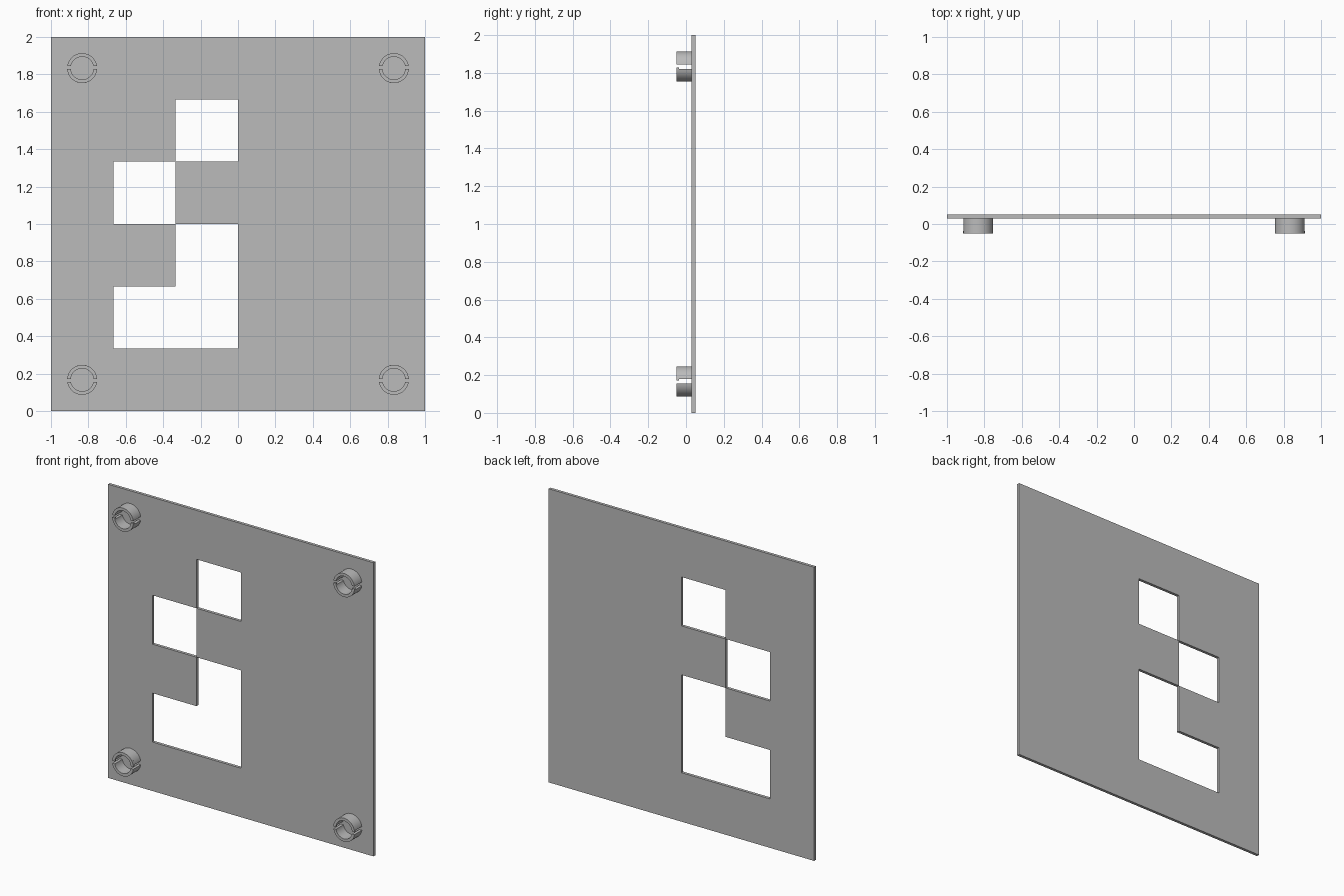
import bpy
import bmesh
import math

if "Cube" in bpy.data.objects:
    bpy.data.objects.remove(bpy.data.objects["Cube"], do_unlink=True)

grey = bpy.data.materials.new("plain_grey")
grey.use_nodes = True
colour = (0.5, 0.5, 0.5, 1)
grey.diffuse_color = colour
grey.node_tree.nodes["Principled BSDF"].inputs["Base Color"].default_value = colour

FRONT, PLATE_FRONT, PLATE_BACK = -0.05, 0.03, 0.05
CELL = 1 / 3


def extrude_y(bm, faces, depth):
    """Thicken flat faces backwards along y."""
    result = bmesh.ops.extrude_face_region(bm, geom=faces, use_keep_orig=True)
    verts = [g for g in result["geom"] if isinstance(g, bmesh.types.BMVert)]
    bmesh.ops.translate(bm, verts=verts, vec=(0, depth, 0))
    bmesh.ops.recalc_face_normals(bm, faces=bm.faces)


def make_object(name, bm):
    mesh = bpy.data.meshes.new(name)
    bm.to_mesh(mesh)
    bm.free()
    mesh.materials.append(grey)
    obj = bpy.data.objects.new(name, mesh)
    bpy.context.collection.objects.link(obj)
    return obj


# Square plate on a six by six grid, with some cells left open
open_cells = {(1, 1), (2, 1), (2, 2), (1, 3), (2, 4)}
bm = bmesh.new()
corners = {(i, k): bm.verts.new((i * CELL - 1, PLATE_FRONT, k * CELL))
           for i in range(7) for k in range(7)}
for i in range(6):
    for k in range(6):
        if (i, k) not in open_cells:
            bm.faces.new([corners[c] for c in
                          ((i, k), (i + 1, k), (i + 1, k + 1), (i, k + 1))])
extrude_y(bm, bm.faces[:], PLATE_BACK - PLATE_FRONT)
make_object("plate", bm)


def half_ring(bm, cx, cz, side, gap, y0, y1, outer=0.08, inner=0.061, steps=24):
    """Half of a ring cut off flat at a distance from its middle."""
    rows = []
    for radius in (outer, inner):
        start = math.asin(gap / radius)
        angles = [start + (math.pi - 2 * start) * n / steps for n in range(steps + 1)]
        rows.append([bm.verts.new((cx + radius * math.cos(a), y0,
                                   cz + side * radius * math.sin(a))) for a in angles])
    out, inn = rows
    faces = [bm.faces.new((out[n], out[n + 1], inn[n + 1], inn[n])) for n in range(steps)]
    extrude_y(bm, faces, y1 - y0)


# Split ring clips in the corners, with a lip on the half nearest the centre
for x_name, cx in (("right", -5 * CELL / 2), ("left", 5 * CELL / 2)):
    for z_name, cz, inward in (("lower", CELL / 2, 1), ("upper", 2 - CELL / 2, -1)):
        bm = bmesh.new()
        half_ring(bm, cx, cz, -inward, 0.012, FRONT, PLATE_FRONT)
        half_ring(bm, cx, cz, inward, 0.014, FRONT + 0.013, PLATE_FRONT)
        half_ring(bm, cx, cz, inward, 0.004, FRONT, FRONT + 0.013)
        clip = make_object(f"{z_name}_{x_name}_clip", bm)
        bpy.ops.object.select_all(action="DESELECT")
        clip.select_set(True)
        bpy.context.view_layer.objects.active = clip
        bpy.ops.object.shade_smooth_by_angle(angle=math.radians(30))
